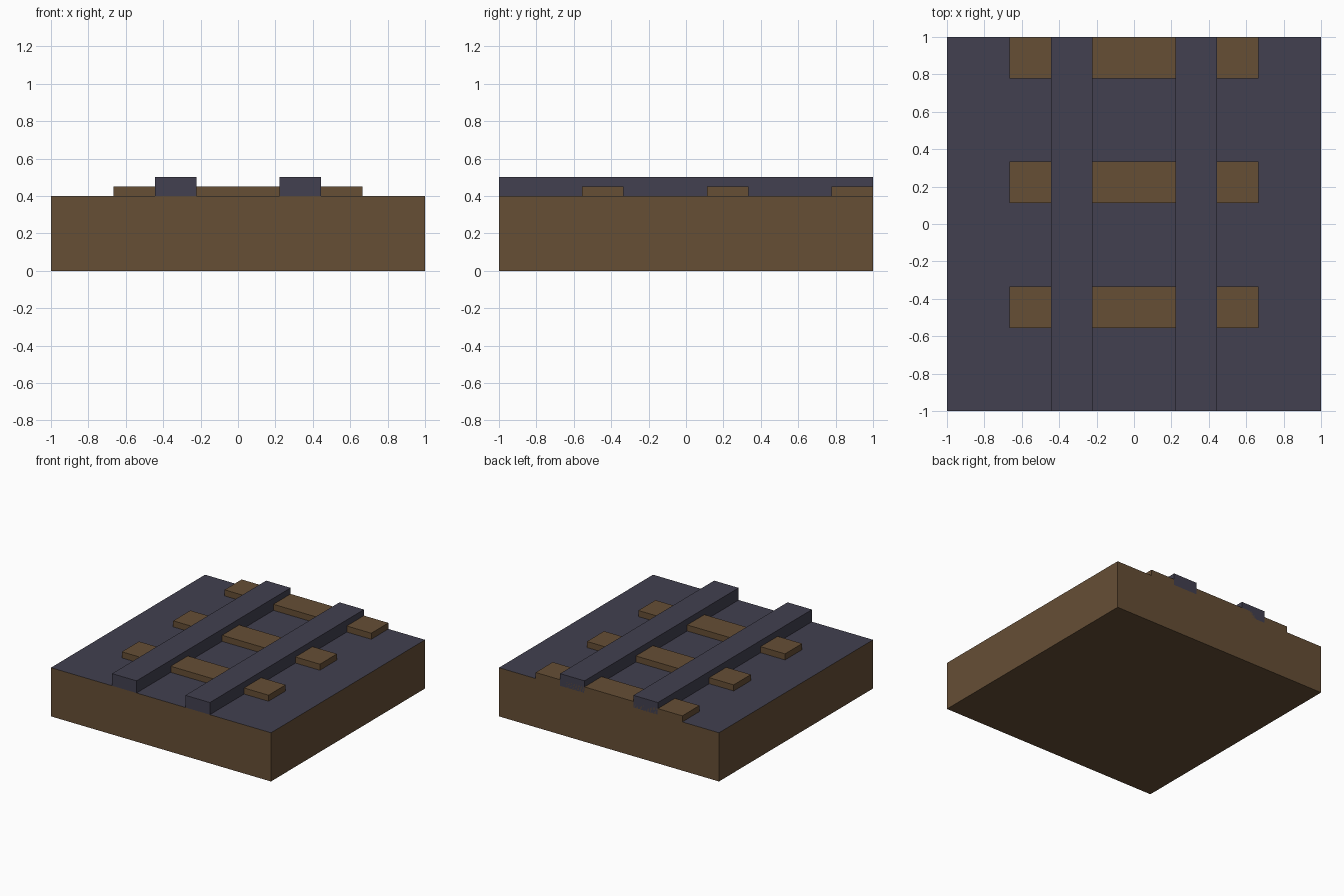
import bpy, bmesh

if "Cube" in bpy.data.objects:
    bpy.data.objects.remove(bpy.data.objects["Cube"])

U = 2 / 9  # grid unit of the model


def material(name, rgb):
    m = bpy.data.materials.new(name)
    m.diffuse_color = (*rgb, 1)
    m.use_nodes = True
    m.node_tree.nodes["Principled BSDF"].inputs["Base Color"].default_value = m.diffuse_color
    return m


brown = material("earth_brown", (0.133, 0.077, 0.036))
slate = material("slate_grey", (0.054, 0.051, 0.080))


def box(name, x, y, z, mats, top_index=0):
    """Box from (min, max) ranges; the upward face may use another material."""
    bm = bmesh.new()
    bmesh.ops.create_cube(bm, size=1)
    for v in bm.verts:
        v.co = [r[0] + (c + 0.5) * (r[1] - r[0]) for c, r in zip(v.co, (x, y, z))]
    bm.normal_update()
    for f in bm.faces:
        f.material_index = top_index if f.normal.z > 0.5 else 0
    me = bpy.data.meshes.new(name)
    bm.to_mesh(me)
    bm.free()
    for m in mats:
        me.materials.append(m)
    ob = bpy.data.objects.new(name, me)
    bpy.context.collection.objects.link(ob)
    return ob


# Ground block: brown sides, slate gravel top
box("ground_block", (-1, 1), (-1, 1), (0, 0.4), [brown, slate], 1)

# Two rails running front to back
for side, x in (("left", (-2 * U, -U)), ("right", (U, 2 * U))):
    box("rail_" + side, x, (-1, 1), (0.4, 0.5), [slate])

# Three sleepers under the rails, the last one flush with the back
for i in range(3):
    y = -2.5 * U + i * 3 * U
    box(f"sleeper_{i + 1}", (-3 * U, 3 * U), (y, y + U), (0.4, 0.45), [brown])
